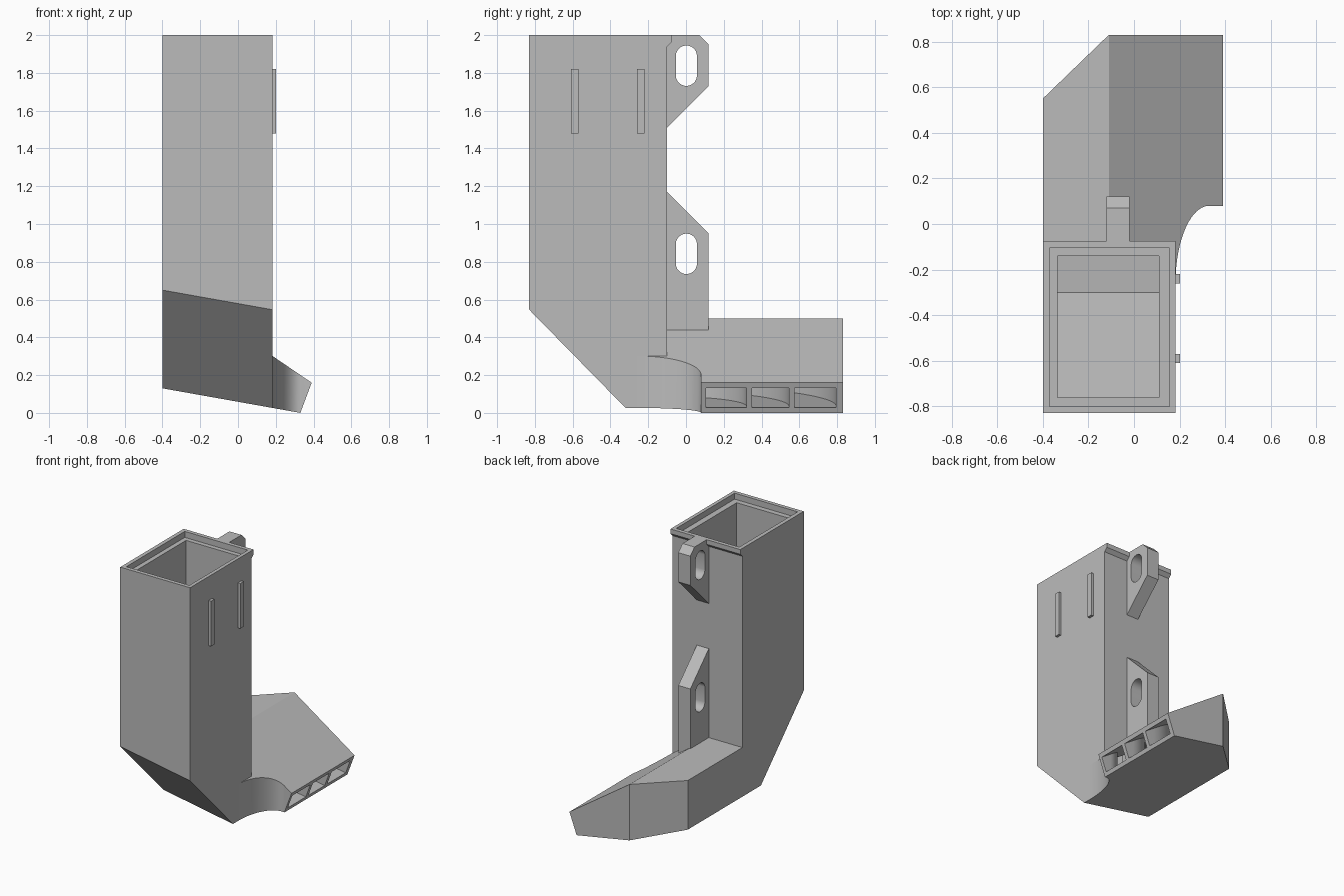
import bpy, bmesh
from math import sin, cos, pi
from mathutils import Vector

cube = bpy.data.objects.get("Cube")
if cube:
    bpy.data.objects.remove(cube, do_unlink=True)

grey = bpy.data.materials.new("plain grey")
grey.use_nodes = True
grey.diffuse_color = (0.5, 0.5, 0.5, 1)
grey.node_tree.nodes["Principled BSDF"].inputs["Base Color"].default_value = (0.5, 0.5, 0.5, 1)

parts = []


def prism(name, outline, axis, lo, hi, planes=(), cutter=False):
    """Extrude a 2D outline along an axis, then trim it by (point, outward normal) planes."""
    place = {"x": lambda a, b, t: (t, a, b),
             "z": lambda a, b, t: (a, b, t)}[axis]
    bm = bmesh.new()
    face = bm.faces.new([bm.verts.new(place(a, b, lo)) for a, b in outline])
    new = bmesh.ops.extrude_face_region(bm, geom=[face])["geom"]
    shift = Vector(place(0, 0, hi - lo))
    bmesh.ops.translate(bm, vec=shift, verts=[g for g in new if isinstance(g, bmesh.types.BMVert)])
    for point, normal in planes:
        bmesh.ops.bisect_plane(bm, geom=bm.verts[:] + bm.edges[:] + bm.faces[:], dist=1e-5,
                               plane_co=point, plane_no=normal, clear_outer=True)
        rim = [e for e in bm.edges if e.is_boundary]
        if rim:
            bmesh.ops.holes_fill(bm, edges=rim, sides=0)
    bmesh.ops.recalc_face_normals(bm, faces=bm.faces[:])
    mesh = bpy.data.meshes.new(name)
    bm.to_mesh(mesh)
    bm.free()
    mesh.materials.append(grey)
    obj = bpy.data.objects.new(name, mesh)
    bpy.context.collection.objects.link(obj)
    if cutter:
        obj.hide_render = True
        obj.hide_viewport = True
        obj.display_type = 'WIRE'
    else:
        parts.append(obj)
    return obj


def cut(obj, cutters):
    for c in cutters:
        mod = obj.modifiers.new(c.name, 'BOOLEAN')
        mod.operation = 'DIFFERENCE'
        mod.solver = 'EXACT'
        mod.object = c


def rect(a0, a1, b0, b1):
    return [(a0, b0), (a1, b0), (a1, b1), (a0, b1)]


def quarter(cx, cy, rx, ry, n=20):
    """Quarter ellipse from the top of the ellipse round to its -x side."""
    return [(cx - rx * sin(pi / 2 * i / n), cy + ry * cos(pi / 2 * i / n)) for i in range(n + 1)]


# Shared trimming planes, shifted vertically for the inner walls
def floor(d=0):
    return ((-0.4, 0, 0.13 + d), (-0.178, 0, -1))


def chamfer(d=0):
    return ((-0.4, -0.83, 0.65 + d), (-0.178, -1.02, -1))


def roof(d=0):
    return ((-0.11, 0, 0.5 + d), (0.34, 0, 0.5))


outlet = ((0.39, 0, 0.16), (0.16, 0, -0.06))

# Vertical column with a small lip at the back of its rim
column = prism("column", [(-0.83, -0.1), (-0.83, 2), (-0.075, 2), (-0.075, 1.965),
                          (-0.1, 1.94), (-0.1, -0.1)], "x", -0.4, 0.182,
               [floor(), chamfer()])

# Nozzle that turns sideways at the foot
plan = [(-0.4, -0.26), (-0.4, 0.55), (-0.11, 0.83), (0.45, 0.83), (0.45, 0.08)]
nozzle = prism("nozzle", plan + quarter(0.33, -0.26, 0.148, 0.34), "z", -0.1, 0.5,
               [floor(), roof(), outlet])

# Hollow shaft, stepped rim and three curved outlet channels
shaft = prism("shaft_cutter", rect(-0.335, 0.11, -0.76, -0.14), "z", 0, 2.1,
              [floor(0.035), chamfer(0.055)], True)
step = prism("rim_cutter", rect(-0.37, 0.155, -0.8, -0.105), "z", 1.955, 2.1, (), True)
channels = []
for i, (y_in, y_out, r_in, r_out) in enumerate([(0.105, 0.32, 0.19, 0.31),
                                               (0.35, 0.545, 0.34, 0.47),
                                               (0.575, 0.795, 0.50, 0.635)]):
    outer = quarter(0.3, -0.2, r_out, y_out + 0.2)
    inner = quarter(0.3, -0.2, r_in, y_in + 0.2)
    path = [(0.5, y_out)] + outer + inner[::-1] + [(0.5, y_in)]
    channels.append(prism(f"channel_cutter_{i + 1}", path, "z", -0.1, 0.46,
                          [floor(0.03), roof(-0.037)], True))
cut(column, [shaft, step] + channels)
cut(nozzle, [shaft] + channels)

# Mounting tabs with slotted holes
tabs = {
    "upper_tab": ([(-0.09, 2), (0.07, 2), (0.12, 1.95), (0.12, 1.73), (-0.1, 1.51),
                   (-0.11, 1.51), (-0.11, 1.94), (-0.09, 1.95)], 1.838),
    "lower_tab": ([(-0.11, 1.17), (-0.1, 1.17), (0.12, 0.95), (0.12, 0.42), (-0.11, 0.42)], 0.842),
}
for name, (outline, mid) in tabs.items():
    tab = prism(name, outline, "x", -0.12, -0.02)
    slot = []
    for k in range(32):
        a = 2 * pi * (k + 0.5) / 32
        slot.append((0.002 + 0.056 * cos(a), mid + 0.056 * sin(a) + (0.051 if sin(a) > 0 else -0.051)))
    cut(tab, [prism(name + "_slot_cutter", slot, "x", -0.2, 0.1, (), True)])

# Two thin ribs on the column side
for name, y in (("front_rib", -0.59), ("back_rib", -0.24)):
    prism(name, rect(y - 0.02, y + 0.02, 1.48, 1.82), "x", 0.175, 0.202)

# Bake the cuts, then smooth the curved walls
bpy.context.view_layer.update()
graph = bpy.context.evaluated_depsgraph_get()
baked = [(o, bpy.data.meshes.new_from_object(o.evaluated_get(graph))) for o in parts]
for obj, mesh in baked:
    obj.modifiers.clear()
    obj.data = mesh
for obj in [o for o in bpy.data.objects if "_cutter" in o.name]:
    bpy.data.objects.remove(obj, do_unlink=True)
bpy.ops.object.select_all(action='DESELECT')
for obj in parts:
    obj.select_set(True)
bpy.context.view_layer.objects.active = parts[0]
bpy.ops.object.shade_smooth_by_angle(angle=pi / 7)
